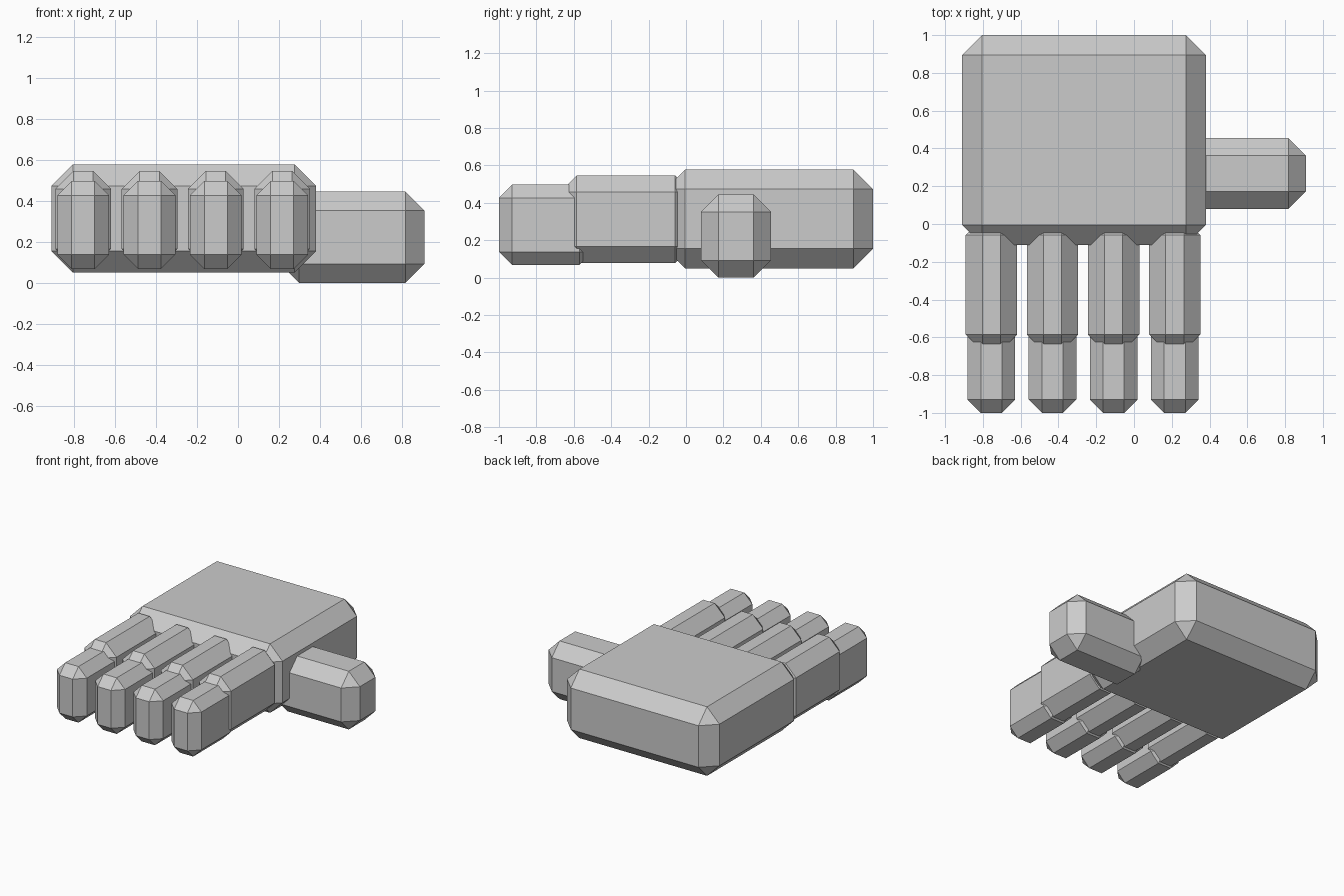
import bpy, bmesh

if "Cube" in bpy.data.objects:
    bpy.data.objects.remove(bpy.data.objects["Cube"])

skin = bpy.data.materials.new("light grey")
skin.diffuse_color = (0.6, 0.6, 0.6, 1)
skin.use_nodes = True
skin.node_tree.nodes["Principled BSDF"].inputs["Base Color"].default_value = skin.diffuse_color


def chamfer_box(name, lo, hi, c):
    """Box between two corners with flat cut edges and corners."""
    bm = bmesh.new()
    bmesh.ops.create_cube(bm, size=1)
    for v in bm.verts:
        v.co = [hi[i] if v.co[i] > 0 else lo[i] for i in range(3)]
    bmesh.ops.bevel(bm, geom=bm.edges[:], offset=c, offset_type='OFFSET',
                    segments=1, affect='EDGES', profile=0.5)
    me = bpy.data.meshes.new(name)
    bm.to_mesh(me)
    bm.free()
    me.materials.append(skin)
    ob = bpy.data.objects.new(name, me)
    bpy.context.collection.objects.link(ob)
    return ob


# Palm
chamfer_box("palm", (-0.91, -0.11, 0.05), (0.38, 1.0, 0.578), 0.105)

# Thumb
chamfer_box("thumb", (0.205, 0.08, 0.0), (0.91, 0.455, 0.445), 0.093)

# Four fingers, each a thick base and a slimmer tip
for i in range(4):
    x = -0.755 + i * 0.3235
    chamfer_box(f"finger_base_{i + 1}", (x - 0.136, -0.673, 0.078),
                (x + 0.136, 0.03, 0.546), 0.088)
    chamfer_box(f"finger_tip_{i + 1}", (x - 0.126, -1.0, 0.068),
                (x + 0.126, -0.5, 0.497), 0.07)
